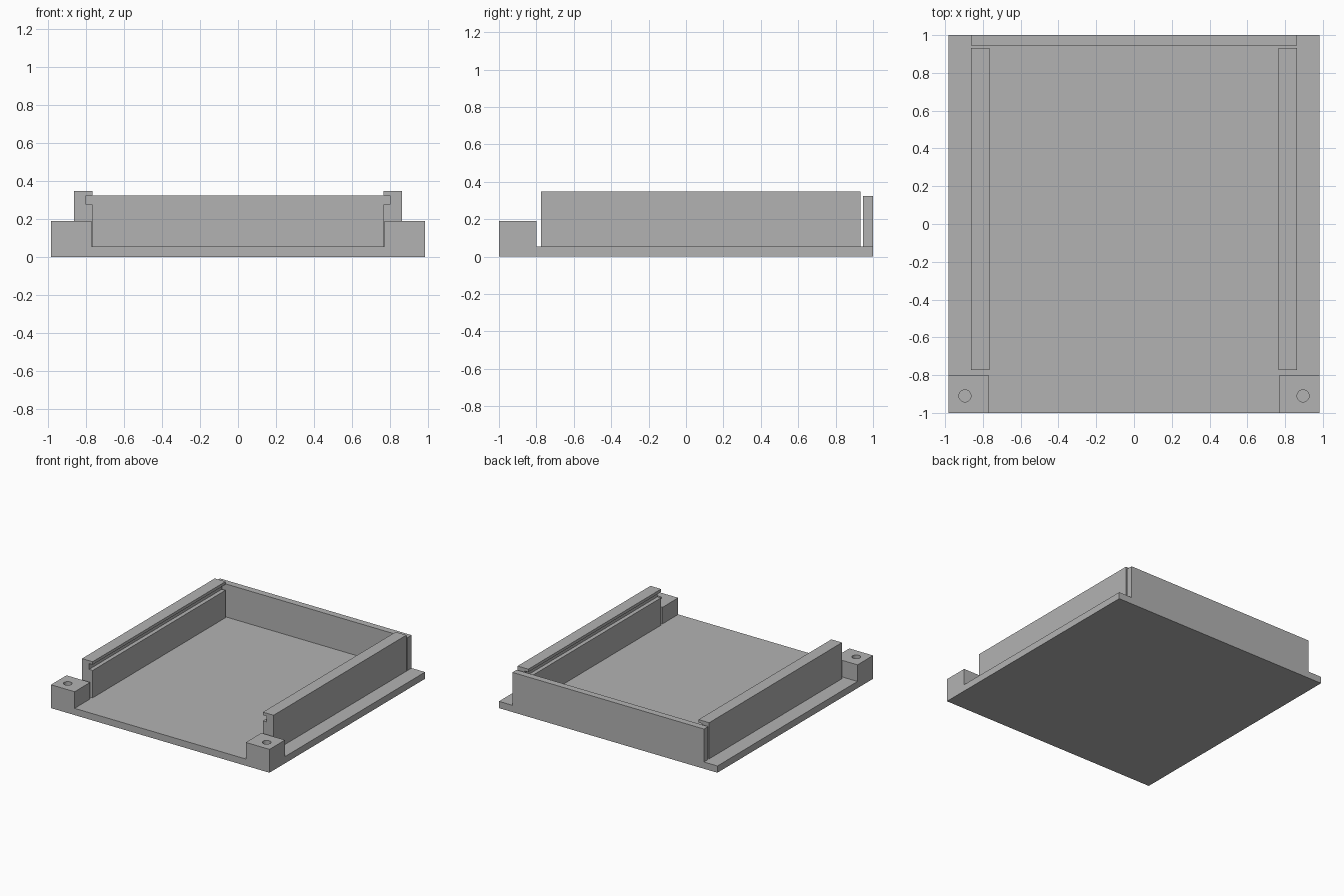
import bpy
import bmesh

if "Cube" in bpy.data.objects:
    bpy.data.objects.remove(bpy.data.objects["Cube"], do_unlink=True)

# Single flat colour
GREY = (0.45, 0.45, 0.45, 1.0)
grey = bpy.data.materials.new("plain_grey")
grey.use_nodes = True
grey.diffuse_color = GREY
grey.node_tree.nodes["Principled BSDF"].inputs["Base Color"].default_value = GREY

BASE_TOP = 0.055


def prism(name, profile, y0, y1):
    """Extrude an (x, z) profile from y0 to y1."""
    bm = bmesh.new()
    face = bm.faces.new([bm.verts.new((x, y0, z)) for x, z in profile])
    extruded = bmesh.ops.extrude_face_region(bm, geom=[face])["geom"]
    verts = [v for v in extruded if isinstance(v, bmesh.types.BMVert)]
    bmesh.ops.translate(bm, verts=verts, vec=(0, y1 - y0, 0))
    bmesh.ops.recalc_face_normals(bm, faces=bm.faces)
    mesh = bpy.data.meshes.new(name)
    bm.to_mesh(mesh)
    bm.free()
    mesh.materials.append(grey)
    obj = bpy.data.objects.new(name, mesh)
    bpy.context.collection.objects.link(obj)
    return obj


def rectangle(x0, x1, z0, z1):
    return [(x0, z0), (x1, z0), (x1, z1), (x0, z1)]


# Base plate and back wall
prism("base_plate", rectangle(-0.983, 0.983, 0, BASE_TOP), -1, 1)
prism("back_wall", rectangle(-0.862, 0.862, BASE_TOP, 0.323), 0.946, 1)

# C-shaped rail section with the groove on its inner side
rail_profile = [(0.766, BASE_TOP), (0.862, BASE_TOP), (0.862, 0.349), (0.766, 0.349),
                (0.766, 0.325), (0.798, 0.325), (0.798, 0.278), (0.766, 0.278)]

for side, sign in (("left", 1), ("right", -1)):
    # Grooved side rail
    prism(side + "_rail", [(sign * x, z) for x, z in rail_profile], -0.774, 0.933)

    # Front corner block with a blind screw hole
    block = prism(side + "_corner_block",
                  rectangle(sign * 0.77, sign * 0.983, BASE_TOP, 0.19), -1, -0.8)
    bpy.ops.mesh.primitive_cylinder_add(vertices=32, radius=0.032, depth=0.2,
                                        location=(sign * 0.895, -0.91, 0.16))
    cutter = bpy.context.object
    cutter.name = side + "_hole_cutter"
    cutter.data.materials.append(grey)
    hole = block.modifiers.new("screw_hole", "BOOLEAN")
    hole.operation = "DIFFERENCE"
    hole.solver = "EXACT"
    hole.object = cutter

    # Apply the cut, discard the cutter and smooth the bore
    bpy.ops.object.select_all(action="DESELECT")
    block.select_set(True)
    bpy.context.view_layer.objects.active = block
    bpy.ops.object.modifier_apply(modifier=hole.name)
    bpy.data.objects.remove(cutter, do_unlink=True)
    bpy.ops.object.shade_smooth_by_angle()
